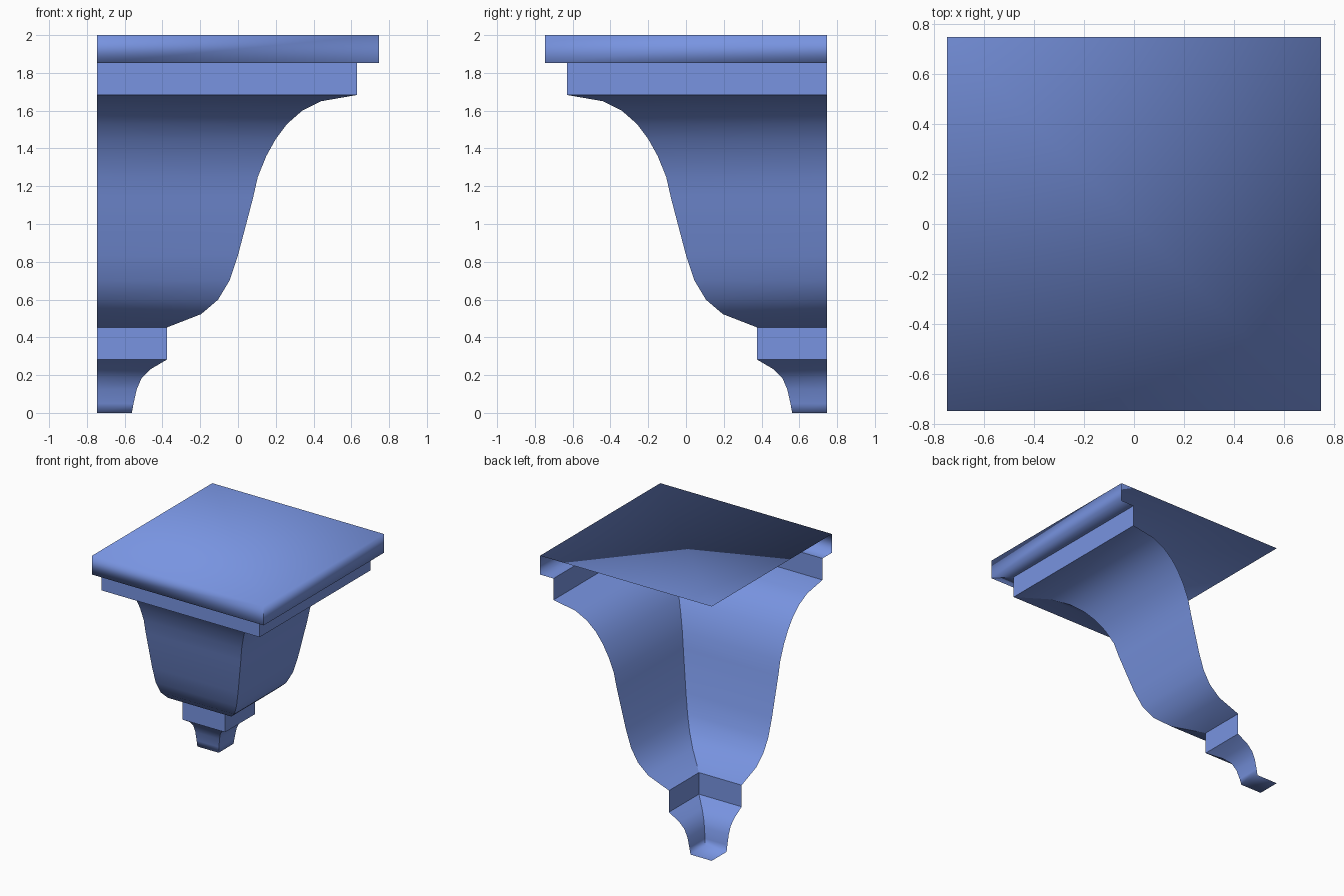
import bpy
import bmesh
import math

cube = bpy.data.objects.get("Cube")
if cube:
    bpy.data.objects.remove(cube, do_unlink=True)

HALF = 0.747  # half width of the top slab

blue = bpy.data.materials.new("soft blue")
blue.use_nodes = True
colour = (0.188, 0.296, 0.752, 1)
blue.diffuse_color = colour
blue.node_tree.nodes["Principled BSDF"].inputs["Base Color"].default_value = colour


def corner_moulding(name, profile, top=False, bottom=False):
    """Sweep an (x, z) profile, listed upwards, round the mitred corner; the back sides stay open."""
    bm = bmesh.new()
    rings = []
    for x, z in profile:
        points = ((-HALF, -x), (x, -x), (x, HALF))
        rings.append([bm.verts.new((px, py, z)) for px, py in points])
    for low, high in zip(rings, rings[1:]):
        for i in range(2):
            bm.faces.new((low[i], low[i + 1], high[i + 1], high[i]))
    # Flat end caps
    if top:
        corner = bm.verts.new((-HALF, HALF, profile[-1][1]))
        bm.faces.new([corner] + rings[-1])
    if bottom:
        corner = bm.verts.new((-HALF, HALF, profile[0][1]))
        bm.faces.new([corner] + rings[0][::-1])
    # Smooth curves with a crisp mitre
    mitre = {ring[1] for ring in rings}
    for face in bm.faces:
        face.smooth = True
    for edge in bm.edges:
        on_mitre = all(v in mitre for v in edge.verts)
        edge.smooth = not on_mitre and edge.calc_face_angle(0) < math.radians(30)
    mesh = bpy.data.meshes.new(name)
    bm.to_mesh(mesh)
    bm.free()
    mesh.materials.append(blue)
    obj = bpy.data.objects.new(name, mesh)
    bpy.context.collection.objects.link(obj)
    return obj


# Small cove at the foot
corner_moulding("foot_cove", [
    (-0.562, 0), (-0.553, 0.05), (-0.536, 0.125), (-0.51, 0.185),
    (-0.465, 0.23), (-0.375, 0.283)], bottom=True)

# Square band above the foot
corner_moulding("lower_band", [(-0.375, 0.283), (-0.375, 0.453)])

# Large S-shaped body
corner_moulding("curved_body", [
    (-0.375, 0.453), (-0.195, 0.523), (-0.105, 0.6), (-0.045, 0.7),
    (0, 0.835), (0.05, 1.025), (0.08, 1.14), (0.105, 1.25), (0.15, 1.36),
    (0.2, 1.45), (0.26, 1.53), (0.34, 1.6), (0.44, 1.65), (0.63, 1.683)])

# Upper band under the slab
corner_moulding("upper_band", [(0.63, 1.683), (0.63, 1.852)])

# Top slab with its overhanging ledge
corner_moulding("top_slab", [(0.63, 1.852), (HALF, 1.852), (HALF, 2)], top=True)
